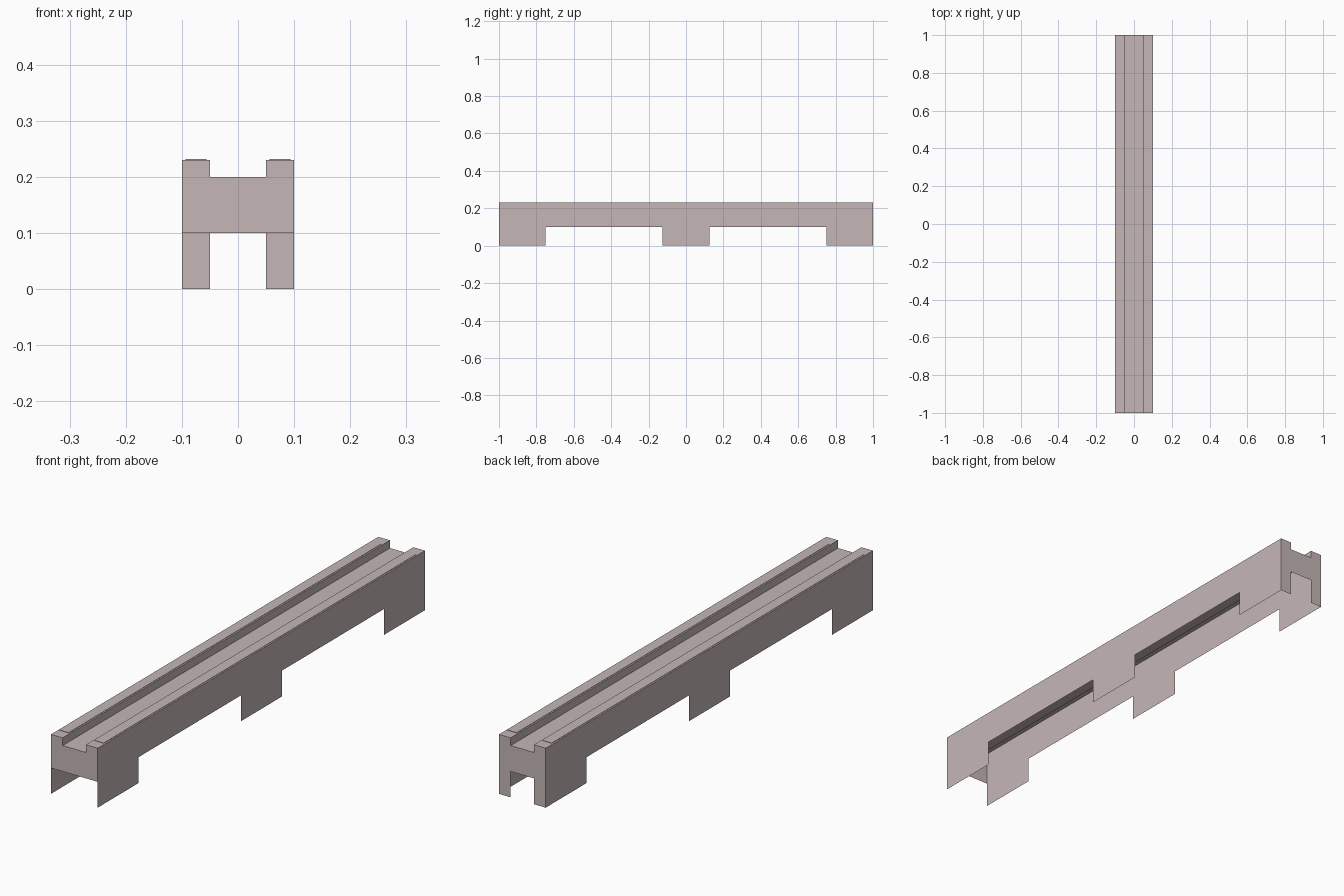
import bpy

if "Cube" in bpy.data.objects:
    bpy.data.objects.remove(bpy.data.objects["Cube"])

HALF_W, RAIL_IN, HALF_L = 0.10, 0.05, 1.0
FLOOR_Z, RAIL_Z, CUT_Z = 0.20, 0.23, 0.10

mat = bpy.data.materials.new("pale_mauve")
mat.diffuse_color = (0.56, 0.47, 0.47, 1)
mat.use_nodes = True
mat.node_tree.nodes["Principled BSDF"].inputs["Base Color"].default_value = mat.diffuse_color


def make(name, verts, faces, mirror=False):
    mesh = bpy.data.meshes.new(name)
    mesh.from_pydata(verts, [], faces)
    mesh.materials.append(mat)
    obj = bpy.data.objects.new(name, mesh)
    bpy.context.collection.objects.link(obj)
    if mirror:
        obj.modifiers.new("mirror_x", 'MIRROR')
    return obj


def sheet(name, verts, mirror=False):
    return make(name, verts, [list(range(len(verts)))], mirror)


# channelled top, swept along the length
profile = [(-HALF_W, RAIL_Z), (-RAIL_IN, RAIL_Z), (-RAIL_IN, FLOOR_Z),
           (RAIL_IN, FLOOR_Z), (RAIL_IN, RAIL_Z), (HALF_W, RAIL_Z)]
n = len(profile)
make("channel_top",
     [(x, y, z) for y in (-HALF_L, HALF_L) for x, z in profile],
     [(i, i + 1, n + i + 1, n + i) for i in range(n - 1)])

# thin side walls with three feet each
outline = []
for y0, y1 in ((-1, -0.75), (-0.125, 0.125), (0.75, 1)):
    outline += [(y0, CUT_Z), (y0, 0), (y1, 0), (y1, CUT_Z)]
outline = outline[1:-1] + [(HALF_L, RAIL_Z), (-HALF_L, RAIL_Z)]
sheet("side_wall", [(HALF_W, y, z) for y, z in outline], mirror=True)

# front end has no feet, back end has a foot at each corner
top_edge = profile[::-1]
front = [(-HALF_W, CUT_Z), (HALF_W, CUT_Z)] + top_edge
sheet("front_end", [(x, -HALF_L, z) for x, z in front])
back = [(-HALF_W, 0), (-RAIL_IN, 0), (-RAIL_IN, CUT_Z),
        (RAIL_IN, CUT_Z), (RAIL_IN, 0), (HALF_W, 0)] + top_edge
sheet("back_end", [(x, HALF_L, z) for x, z in reversed(back)])

# very shallow raised strip along each rail, open underneath
ring = [(0.056, -0.955), (0.094, -0.955), (0.094, 0.955), (0.056, 0.955)]
verts = [(x, y, z) for z in (RAIL_Z, RAIL_Z + 0.0015) for x, y in ring]
faces = [(i, (i + 1) % 4, 4 + (i + 1) % 4, 4 + i) for i in range(4)]
make("rail_strip", verts, faces + [(4, 5, 6, 7)], mirror=True)
